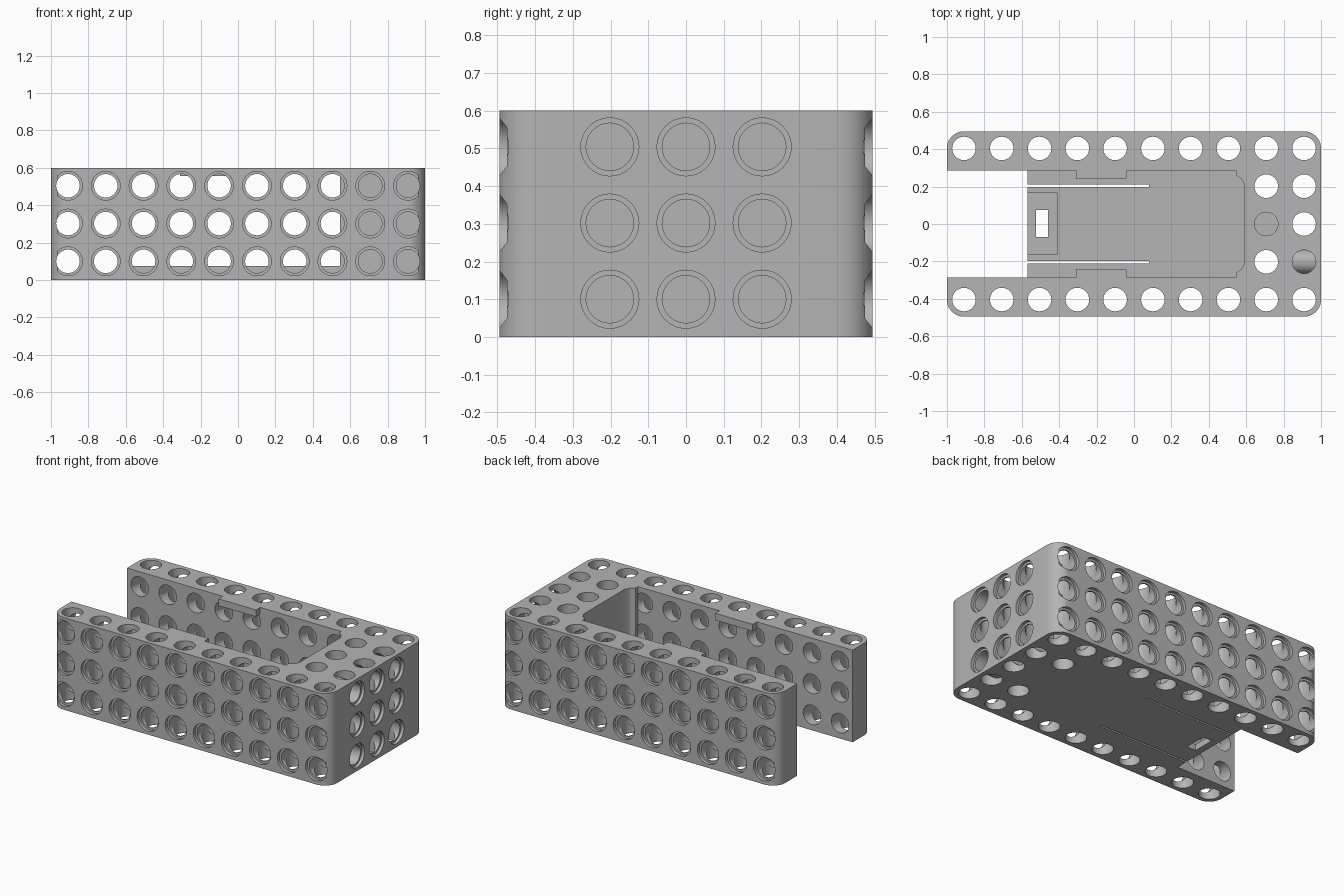
import bpy
import bmesh
from math import cos, sin, pi
from mathutils import Matrix, Vector

cube = bpy.data.objects.get("Cube")
if cube:
    bpy.data.objects.remove(cube, do_unlink=True)

grey = bpy.data.materials.new("mid grey")
grey.use_nodes = True
grey.diffuse_color = (0.46, 0.46, 0.46, 1)
grey.node_tree.nodes["Principled BSDF"].inputs["Base Color"].default_value = grey.diffuse_color

HEIGHT, HALF_Y, INNER_Y = 0.6, 0.495, 0.286
PITCH, BORE, RIM, RIM_DEPTH = 0.202, 0.063, 0.077, 0.02
ROWS = [0.1, 0.302, 0.504]


def make_object(name, bm):
    bmesh.ops.recalc_face_normals(bm, faces=bm.faces)
    mesh = bpy.data.meshes.new(name)
    bm.to_mesh(mesh)
    bm.free()
    obj = bpy.data.objects.new(name, mesh)
    bpy.context.collection.objects.link(obj)
    mesh.materials.append(grey)
    return obj


def prism(bm, outline, z0, z1):
    """Extrude a flat outline between two heights."""
    low = [bm.verts.new((x, y, z0)) for x, y in outline]
    face = bm.faces.new(low)
    top = bmesh.ops.extrude_face_region(bm, geom=[face])["geom"]
    verts = [v for v in top if isinstance(v, bmesh.types.BMVert)]
    bmesh.ops.translate(bm, vec=(0, 0, z1 - z0), verts=verts)


def rect(x0, x1, y0, y1):
    return [(x0, y0), (x1, y0), (x1, y1), (x0, y1)]


def lathe(bm, profile, origin, direction, segments=32):
    """Closed solid of revolution from (distance, radius) pairs."""
    turn = Vector(direction).to_track_quat('Z', 'Y').to_matrix().to_4x4()
    place = Matrix.Translation(origin) @ turn
    rings = [[bm.verts.new(place @ Vector((r * cos(2 * pi * i / segments),
                                           r * sin(2 * pi * i / segments), d)))
              for i in range(segments)] for d, r in profile]
    for a, b in zip(rings, rings[1:]):
        for i in range(segments):
            j = (i + 1) % segments
            bm.faces.new((a[i], a[j], b[j], b[i]))
    bm.faces.new(rings[0])
    bm.faces.new(rings[-1])


def cut(target, bm):
    cutter = make_object("cutter", bm)
    cutter.hide_render = True
    mod = target.modifiers.new("cut", 'BOOLEAN')
    mod.operation, mod.solver, mod.object = 'DIFFERENCE', 'EXACT', cutter
    bpy.context.view_layer.objects.active = target
    bpy.ops.object.modifier_apply(modifier=mod.name)
    bpy.data.objects.remove(cutter, do_unlink=True)


def corner(cx, cy, start, r=0.09, steps=10):
    return [(cx + r * cos(start + pi / 2 * i / steps),
             cy + r * sin(start + pi / 2 * i / steps)) for i in range(steps + 1)]


# U-shaped frame with rounded outer corners and a stepped inner end
inner_end = [(0.545, INNER_Y), (0.545, 0.26), (0.573, 0.243), (0.59, 0.21)]
inner_end += [(x, -y) for x, y in reversed(inner_end)]
cx, cy = 0.91, HALF_Y - 0.09
outline = ([(-1, -INNER_Y)] + corner(-cx, -cy, pi) + corner(cx, -cy, -pi / 2)
           + corner(cx, cy, 0) + corner(-cx, cy, pi / 2)
           + [(-1, INNER_Y)] + inner_end)
bm = bmesh.new()
prism(bm, outline, 0, HEIGHT)
frame = make_object("frame", bm)

# Upright holes along both arms and across the end block
columns = [(i - 4.5) * PITCH for i in range(10)]
spots = [(x, s * 2 * PITCH) for x in columns for s in (-1, 1)]
spots += [(columns[-1], k * PITCH) for k in (-1, 0, 1)]
spots += [(columns[-2], s * PITCH) for s in (-1, 1)]
bm = bmesh.new()
for x, y in spots:
    lathe(bm, [(-0.1, BORE), (0.7, BORE)], (x, y, 0), (0, 0, 1))
lathe(bm, [(0.3, BORE), (0.7, BORE)], (columns[-2], 0, 0), (0, 0, 1))
cut(frame, bm)


# Rimmed sideways holes on the two long faces, then on the end face
def rimmed(depth):
    return [(-0.05, RIM), (RIM_DEPTH, RIM), (RIM_DEPTH, BORE), (depth, BORE)]


bm = bmesh.new()
for s in (-1, 1):
    for x in columns:
        for z in ROWS:
            lathe(bm, rimmed(HALF_Y - INNER_Y + 0.004), (x, s * HALF_Y, z), (0, -s, 0))
cut(frame, bm)
bm = bmesh.new()
for k in (-1, 0, 1):
    for z in ROWS:
        lathe(bm, rimmed(0.21), (1, k * PITCH, z), (-1, 0, 0))
cut(frame, bm)

# Floor plate, slit to free a springy tongue
bm = bmesh.new()
prism(bm, [(-0.57, INNER_Y)] + inner_end + [(-0.57, -INNER_Y)], 0, 0.075)
floor = make_object("floor", bm)
bm = bmesh.new()
for s in (-1, 1):
    y = s * 0.205
    prism(bm, rect(-0.6, 0.08, y - 0.006, y + 0.006), -0.1, 0.2)
cut(floor, bm)

# Shallow pocket and slot in the tongue
bm = bmesh.new()
prism(bm, rect(-0.6, -0.41, -0.16, 0.165), 0.04, 0.2)
cut(floor, bm)
bm = bmesh.new()
prism(bm, rect(-0.525, -0.46, -0.07, 0.075), -0.1, 0.2)
cut(floor, bm)

# Retaining tabs at the top of each arm
for side, s in (("left", 1), ("right", -1)):
    bm = bmesh.new()
    ys = sorted((s * 0.243, s * INNER_Y))
    prism(bm, rect(-0.31, -0.04, *ys), 0.555, HEIGHT)
    make_object("tab_" + side, bm)

# Smooth the round surfaces, keep edges crisp
for obj in (frame, floor):
    bpy.ops.object.select_all(action='DESELECT')
    obj.select_set(True)
    bpy.context.view_layer.objects.active = obj
    bpy.ops.object.shade_smooth_by_angle(angle=pi / 6)
